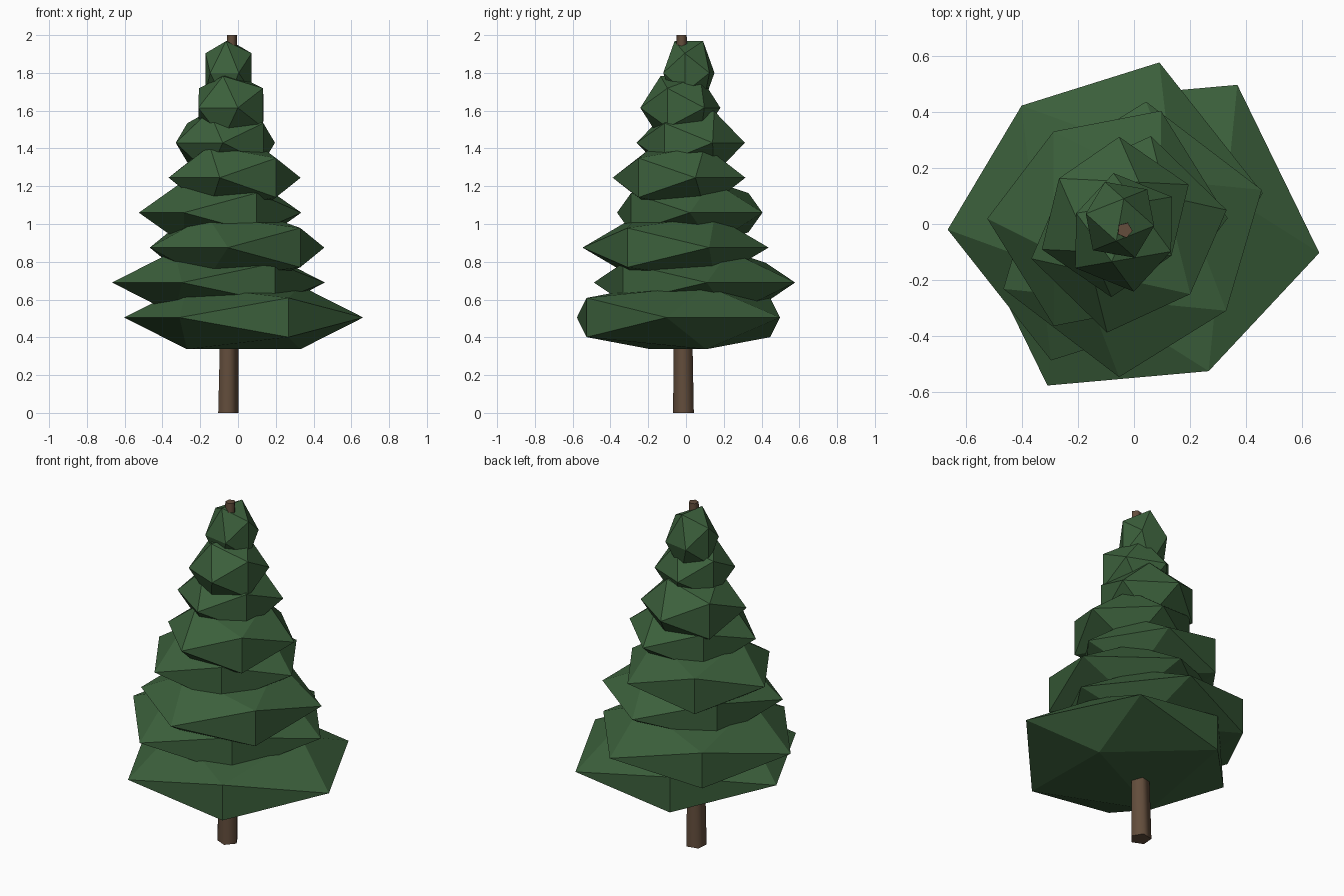
import bpy, bmesh, math
from mathutils import Matrix, Vector

cube = bpy.data.objects.get("Cube")
if cube:
    bpy.data.objects.remove(cube, do_unlink=True)


def material(name, rgb):
    mat = bpy.data.materials.new(name)
    mat.use_nodes = True
    mat.diffuse_color = (*rgb, 1)
    mat.node_tree.nodes["Principled BSDF"].inputs["Base Color"].default_value = (*rgb, 1)
    return mat


def add_object(name, bm, mat):
    bmesh.ops.recalc_face_normals(bm, faces=bm.faces)
    mesh = bpy.data.meshes.new(name)
    bm.to_mesh(mesh)
    bm.free()
    mesh.materials.append(mat)
    obj = bpy.data.objects.new(name, mesh)
    bpy.context.collection.objects.link(obj)
    return obj


green = material("pine green", (0.045, 0.118, 0.045))
brown = material("bark brown", (0.125, 0.075, 0.045))


# Foliage tier: a flattened icosahedron with an edge on top, from three golden rectangles
def foliage_tier(name, x, y, z, radius, half_height, turn):
    golden = (1 + math.sqrt(5)) / 2
    bm = bmesh.new()
    for a in (-1, 1):
        for b in (-golden, golden):
            for co in ((a, 0, b), (0, b, a), (b, a, 0)):
                bm.verts.new(Vector(co).normalized())
    bmesh.ops.convex_hull(bm, input=bm.verts)
    stretch = half_height * math.sqrt(1 + golden ** 2) / golden
    bm.transform(Matrix.Translation((x, y, z))
                 @ Matrix.Rotation(math.radians(turn), 4, "Z")
                 @ Matrix.Diagonal((radius, radius, stretch, 1)))
    add_object(name, bm, green)


# Tiers from the ground up: centre x, centre y, radius, turn in degrees
tiers = [
    (0.03, -0.04, 0.636, 26),
    (-0.103, 0.045, 0.567, 38.3),
    (-0.005, -0.055, 0.495, 52.7),
    (-0.095, 0.02, 0.43, 31.8),
    (-0.018, -0.037, 0.36, 45.7),
    (-0.067, 0.025, 0.287, 55.5),
    (-0.037, -0.03, 0.215, 68),
    (-0.05, 0.015, 0.146, 80),
]
for i, (x, y, radius, turn) in enumerate(tiers):
    foliage_tier(f"foliage_tier_{i + 1}", x, y, 0.505 + 0.185 * i, radius, 0.168, turn)

# Trunk: a slightly leaning, tapered five-sided post
bm = bmesh.new()
rings = []
for x, y, z, radius in ((-0.055, -0.012, 0, 0.058), (-0.033, -0.022, 2, 0.028)):
    angles = [math.radians(72 * k - 5) for k in range(5)]
    rings.append([bm.verts.new((x + radius * math.cos(a), y + radius * math.sin(a), z))
                  for a in angles])
    bm.faces.new(rings[-1])
for k in range(5):
    n = (k + 1) % 5
    bm.faces.new((rings[0][k], rings[0][n], rings[1][n], rings[1][k]))
trunk = add_object("trunk", bm, brown)
bpy.ops.object.select_all(action="DESELECT")
trunk.select_set(True)
bpy.context.view_layer.objects.active = trunk
bpy.ops.object.shade_smooth_by_angle(angle=math.radians(80))
